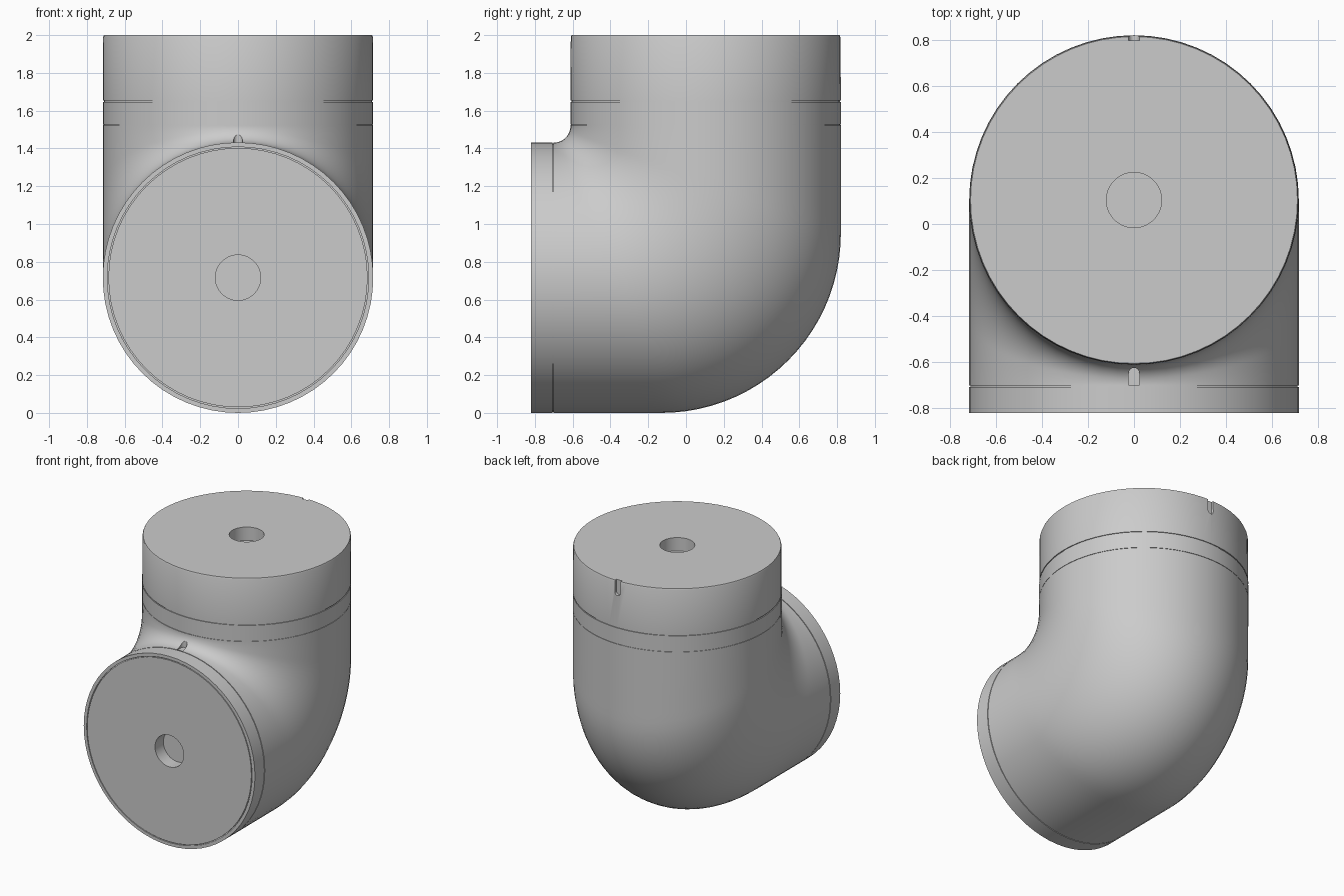
import bpy, bmesh
from math import sin, cos, pi, sqrt
from mathutils import Matrix, Vector

if "Cube" in bpy.data.objects:
    bpy.data.objects.remove(bpy.data.objects["Cube"])

SIDES = 64
R = 0.716                  # pipe radius
AXIS_Y, AXIS_Z = 0.104, R  # axes of the upright and the level pipe
BEND_Y, BEND_Z = -0.70, 1.52
INNER, OUTER, ROUND = 0.088, 1.52, 0.95

grey = bpy.data.materials.new("plain_grey")
grey.use_nodes = True
colour = (0.6, 0.6, 0.6, 1)
grey.diffuse_color = colour
grey.node_tree.nodes["Principled BSDF"].inputs["Base Color"].default_value = colour


def make_object(name, bm):
    bmesh.ops.recalc_face_normals(bm, faces=bm.faces)
    mesh = bpy.data.meshes.new(name)
    bm.to_mesh(mesh)
    bm.free()
    mesh.materials.append(grey)
    obj = bpy.data.objects.new(name, mesh)
    bpy.context.collection.objects.link(obj)
    return obj


def ring(y, z, turn, half, width):
    """Elliptical section whose long axis points along the bend radius."""
    pts = []
    for i in range(SIDES):
        a = 2 * pi * i / SIDES
        pts.append(Vector((width * cos(a),
                           y + half * sin(a) * sin(turn),
                           z - half * sin(a) * cos(turn))))
    return pts


def level(y, r):
    return ring(y, AXIS_Z, 0, r, r)


def upright(z, r):
    return ring(AXIS_Y, z, pi / 2, r, r)


def bend(turn):
    """Section through the elbow: tight inner fillet, wide outer sweep."""
    s, c = sin(turn), cos(turn)
    k = OUTER - ROUND
    far = k * (s + c) + sqrt(max(0, (k * (s + c)) ** 2 - 2 * k * k + ROUND ** 2))
    if far * min(s, c) < k:
        far = OUTER / max(s, c)
    mid = (far + INNER) / 2
    return ring(BEND_Y + mid * s, BEND_Z - mid * c, turn, (far - INNER) / 2, R)


def groove(section, at, wide, deep):
    return [section(at, R), section(at, R - deep),
            section(at + wide, R - deep), section(at + wide, R)]


# Front end: blind centre hole, cap, seam and rim
rings = [level(-0.72, 0.12), level(-0.82, 0.12)]
rings += [level(-0.82, 0.686), level(-0.812, 0.686),
          level(-0.812, 0.692), level(-0.82, 0.692), level(-0.82, R)]
rings += groove(level, -0.708, 0.006, 0.006)
# Elbow
rings += [bend(pi / 2 * i / 40) for i in range(41)]
# Upper collar and top band
rings += groove(upright, 1.524, 0.003, 0.004)
rings += groove(upright, 1.646, 0.008, 0.006)
rings += [upright(1.99, R - 0.002), upright(2.0, R - 0.006),
          upright(2.0, 0.12), upright(1.9, 0.12)]

bm = bmesh.new()
loops = [[bm.verts.new(p) for p in pts] for pts in rings]
for a, b in zip(loops, loops[1:]):
    for i in range(SIDES):
        j = (i + 1) % SIDES
        bm.faces.new((a[i], a[j], b[j], b[i]))
bm.faces.new(loops[0])
bm.faces.new(loops[-1])
elbow = make_object("pipe_elbow", bm)


def cut_slot(name, matrix, length, depth):
    """Cut a slot with one round end, running along local y from the origin."""
    half = 0.023
    outline = [(half, 0), (-half, 0)]
    outline += [(-half * cos(pi * i / 10), length - half + half * sin(pi * i / 10))
                for i in range(11)]
    tool = bmesh.new()
    face = tool.faces.new([tool.verts.new((x, y, 0)) for x, y in outline])
    top = bmesh.ops.extrude_face_region(tool, geom=[face])["geom"]
    bmesh.ops.translate(tool, vec=(0, 0, depth),
                        verts=[g for g in top if isinstance(g, bmesh.types.BMVert)])
    tool.transform(matrix)
    cutter = make_object(name, tool)
    cutter.hide_render = True
    mod = elbow.modifiers.new(name, 'BOOLEAN')
    mod.operation = 'DIFFERENCE'
    mod.solver = 'EXACT'
    mod.object = cutter
    bpy.context.view_layer.objects.active = elbow
    bpy.ops.object.modifier_apply(modifier=name)
    bpy.data.objects.remove(cutter)


# Alignment slots: in the inner fillet and at the back of the top band
cut_slot("fillet_slot", Matrix.Translation((0, -0.70, 1.424)), 0.075, 0.12)
cut_slot("back_slot", Matrix.Translation((0, 0.797, 2.02))
         @ Matrix.Rotation(-pi / 2, 4, 'X'), 0.13, 0.06)

bpy.ops.object.select_all(action='DESELECT')
elbow.select_set(True)
bpy.context.view_layer.objects.active = elbow
bpy.ops.object.shade_smooth_by_angle(angle=pi / 6)
